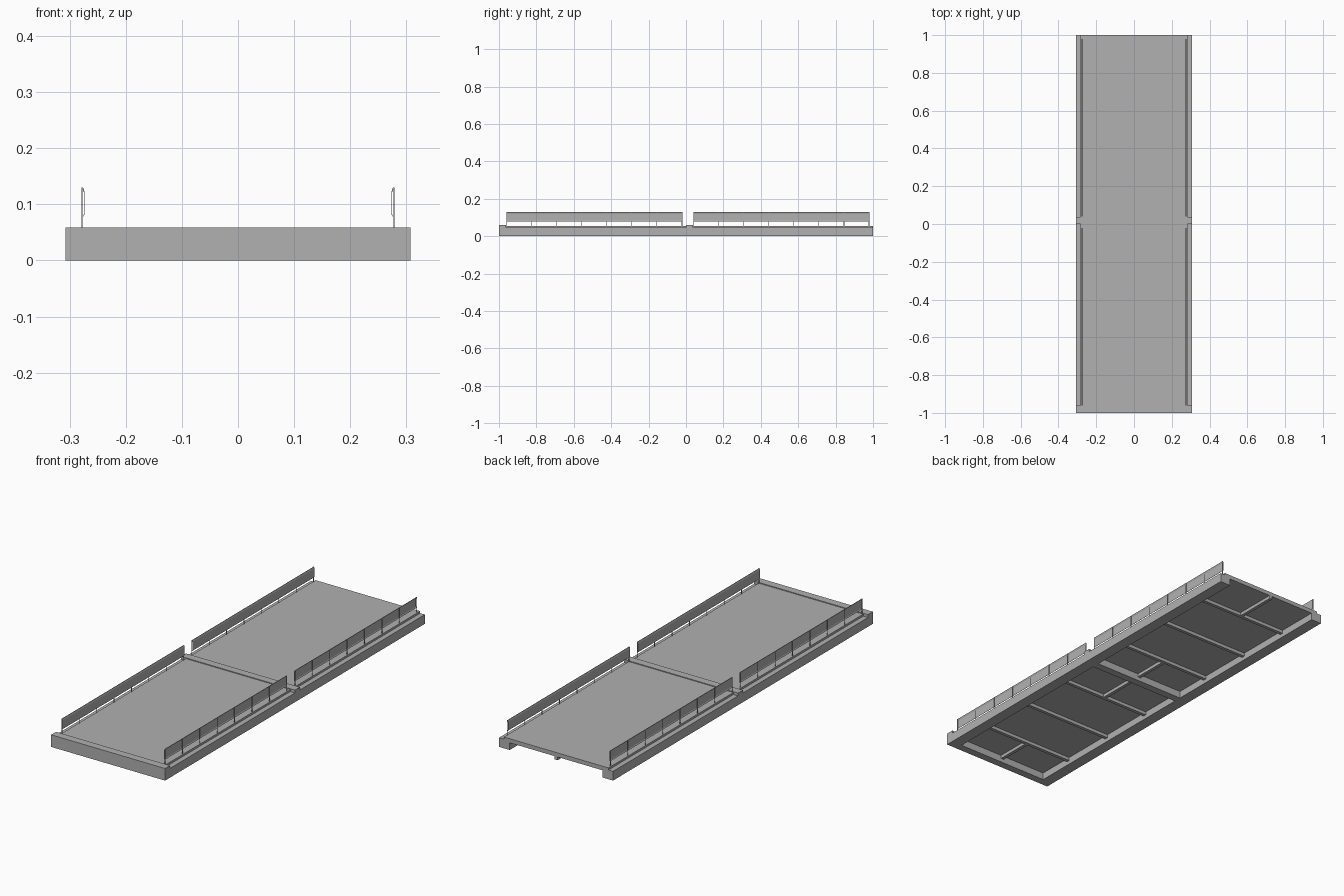
import bpy, bmesh

if "Cube" in bpy.data.objects:
    bpy.data.objects.remove(bpy.data.objects["Cube"], do_unlink=True)

HALF_W = 0.307      # outer edge of the bridge
INNER = 0.25        # inner face of the side girders
DECK_W = 0.282      # edge of the roadway
RAIL_X = 0.277
DECK_Z = 0.055
TOP_Z = 0.059
SLAB_Z = 0.035

grey = bpy.data.materials.new("concrete grey")
grey.use_nodes = True
colour = (0.44, 0.44, 0.44, 1)
grey.diffuse_color = colour
grey.node_tree.nodes["Principled BSDF"].inputs["Base Color"].default_value = colour


def finish(name, bm):
    bmesh.ops.recalc_face_normals(bm, faces=bm.faces)
    mesh = bpy.data.meshes.new(name)
    bm.to_mesh(mesh)
    bm.free()
    mesh.materials.append(grey)
    obj = bpy.data.objects.new(name, mesh)
    bpy.context.collection.objects.link(obj)
    return obj


def extrude_profile(name, profile, y0, y1):
    """Closed x-z outline swept along y."""
    bm = bmesh.new()
    face = bm.faces.new([bm.verts.new((x, y0, z)) for x, z in profile])
    new = bmesh.ops.extrude_face_region(bm, geom=[face])["geom"]
    verts = [v for v in new if isinstance(v, bmesh.types.BMVert)]
    bmesh.ops.translate(bm, verts=verts, vec=(0, y1 - y0, 0))
    return finish(name, bm)


def box(name, x0, x1, y0, y1, z0, z1):
    return extrude_profile(name, [(x0, z0), (x1, z0), (x1, z1), (x0, z1)], y0, y1)


def mirrored(points, side):
    return [(side * x, z) for x, z in points]


# Deck section: roadway, outer ledges and two girders in one outline
half = [(DECK_W, DECK_Z), (DECK_W, 0.045), (HALF_W, 0.045), (HALF_W, 0),
        (INNER, 0), (INNER, SLAB_Z)]
deck_outline = half + mirrored(half[::-1], -1)

# Guard rail section: thin plate with folded upper and lower edges
rail_outline = [(0.278, 0.13), (0.276, 0.13), (0.2735, 0.122), (0.2735, 0.082),
                (0.276, 0.078), (0.277, 0.078), (0.2745, 0.083), (0.2745, 0.121)]

for label, start in (("front", -1.0), ("back", 0.0)):
    # Roadway span with a solid beam across its front end
    extrude_profile(label + "_deck", deck_outline, start + 0.038, start + 1)
    box(label + "_end_beam", -HALF_W, HALF_W, start, start + 0.038, 0, TOP_Z)

    # Cross beams under the slab
    for i, offset in enumerate((0.22, 0.5, 0.78)):
        box(f"{label}_cross_beam_{i + 1}", -INNER, INNER,
            start + offset - 0.008, start + offset + 0.008, 0.019, SLAB_Z)

    # Short stringers in the end bays
    for i, (a, b) in enumerate(((0.038, 0.212), (0.788, 1.0))):
        box(f"{label}_stringer_{i + 1}", -0.008, 0.008,
            start + a, start + b, 0.019, SLAB_Z)

    # Guard rails and their posts
    first, last = start + 0.04, start + 0.98
    for side_name, side in (("left", 1), ("right", -1)):
        prefix = f"{label}_{side_name}"
        extrude_profile(prefix + "_guard_rail", mirrored(rail_outline, side), first, last)
        for i in range(8):
            y = first + 0.0015 + (last - first - 0.003) * i / 7
            xs = sorted((side * RAIL_X, side * (RAIL_X + 0.002)))
            box(f"{prefix}_post_{i + 1}", *xs, y - 0.0015, y + 0.0015, DECK_Z, 0.13)
